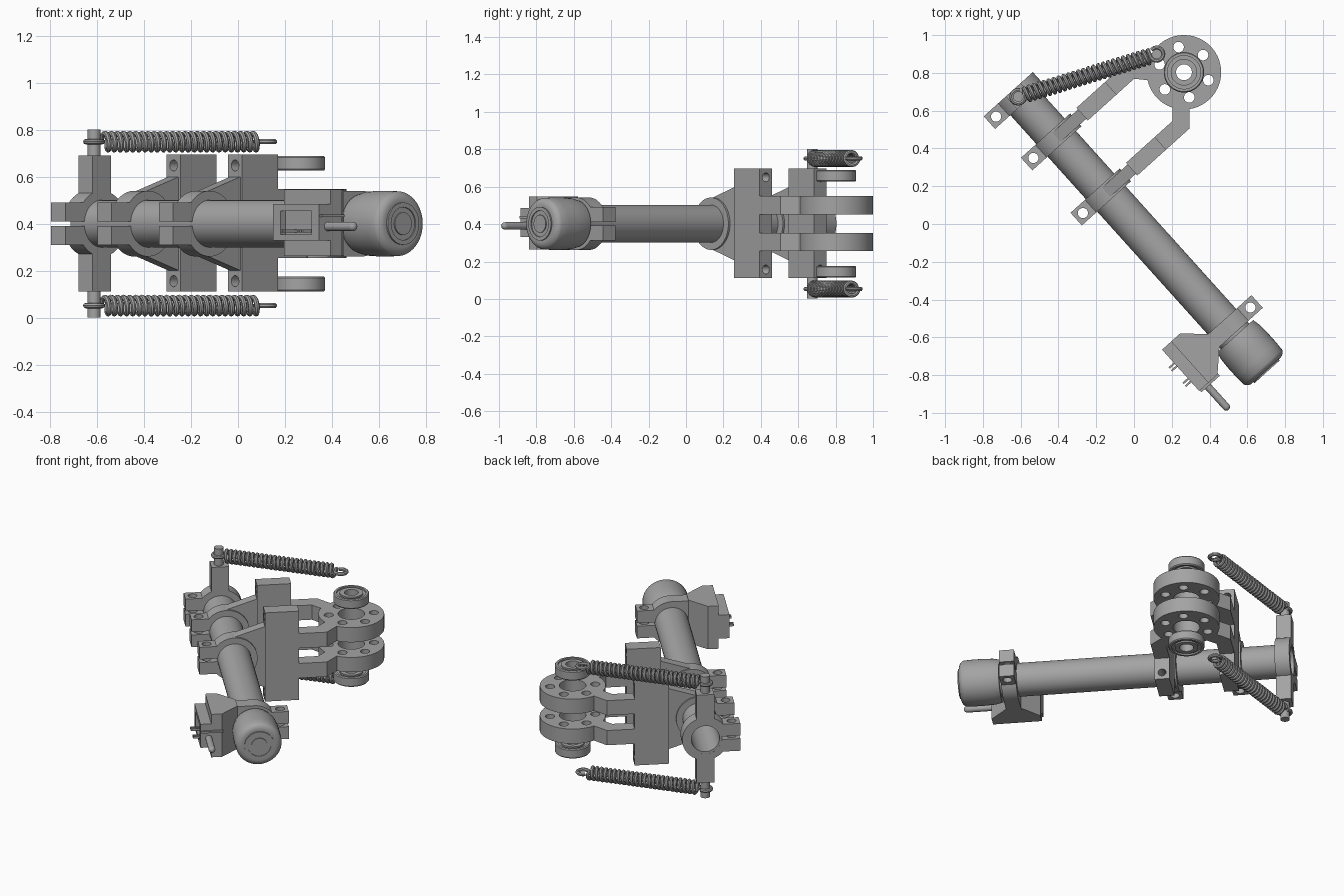
import bpy, bmesh
from math import sin, cos, pi, radians, asin
from mathutils import Matrix, Vector

cube = bpy.data.objects.get("Cube")
if cube:
    bpy.data.objects.remove(cube)

grey = bpy.data.materials.new("plain grey")
grey.use_nodes = True
grey.diffuse_color = (0.37, 0.37, 0.37, 1)
grey.node_tree.nodes["Principled BSDF"].inputs["Base Color"].default_value = (0.37, 0.37, 0.37, 1)

# Working frame: x runs along the tube, y across it, z up from the tube axis
MID_Z, TURN = 0.402, radians(-48)
parts = []
TURNED = {"z": Matrix(), "y": Matrix.Rotation(pi / 2, 4, "X"), "x": Matrix.Rotation(pi / 2, 4, "Y")}


def place(name, data):
    ob = bpy.data.objects.new(name, data)
    ob.rotation_euler.z = TURN
    ob.location.z = MID_Z
    bpy.context.collection.objects.link(ob)
    if not data.materials:
        data.materials.append(grey)
    parts.append(ob)
    return ob


def finish(name, bm):
    bmesh.ops.remove_doubles(bm, verts=bm.verts, dist=1e-5)
    bmesh.ops.recalc_face_normals(bm, faces=bm.faces)
    me = bpy.data.meshes.new(name)
    bm.to_mesh(me)
    bm.free()
    return place(name, me)


def prism(name, pts, lo, hi, axis="z"):
    """Extrude an outline; axis x takes (y, z) points, axis z takes (x, y)."""
    bm = bmesh.new()
    at = (lambda p: (lo, p[0], p[1])) if axis == "x" else (lambda p: (p[0], p[1], lo))
    face = bm.faces.new([bm.verts.new(at(p)) for p in pts])
    new = bmesh.ops.extrude_face_region(bm, geom=[face])["geom"]
    step = Vector((hi - lo, 0, 0)) if axis == "x" else Vector((0, 0, hi - lo))
    bmesh.ops.translate(bm, vec=step, verts=[v for v in new if isinstance(v, bmesh.types.BMVert)])
    return finish(name, bm)


def box(name, x, y, z):
    return prism(name, [(x[0], y[0]), (x[1], y[0]), (x[1], y[1]), (x[0], y[1])], *z)


def lathe(name, profile, axis="z", at=(0, 0, 0), closed=True, n=48):
    """Revolve (radius, height) points about an axis."""
    bm = bmesh.new()
    def ring(r, h, k):
        c, s = r * cos(2 * pi * k / n), r * sin(2 * pi * k / n)
        return Vector((h, c, s) if axis == "x" else (c, s, h)) + Vector(at)
    rows = [[bm.verts.new(ring(r, h, k)) for k in range(n)] for r, h in profile]
    for a, b in zip(rows, rows[1:] + (rows[:1] if closed else [])):
        for k in range(n):
            j = (k + 1) % n
            bm.faces.new((a[k], a[j], b[j], b[k]))
    bmesh.ops.dissolve_degenerate(bm, dist=1e-6, edges=bm.edges)
    return finish(name, bm)


def bake(ob):
    dg = bpy.context.evaluated_depsgraph_get()
    return bpy.data.meshes.new_from_object(ob.evaluated_get(dg))


def cut(ob, holes=(), pocket=None):
    """Drill (centre, axis, radius, depth) holes, or cut one box pocket."""
    bm = bmesh.new()
    for c, axis, r, depth in holes:
        bmesh.ops.create_cone(bm, cap_ends=True, segments=24, radius1=r, radius2=r, depth=depth,
                              matrix=Matrix.Translation(c) @ TURNED[axis])
    if pocket:
        bmesh.ops.create_cube(bm, size=1, matrix=Matrix.Translation(pocket[0])
                              @ Matrix.Diagonal((*pocket[1], 1)))
    cutter = finish("cutter", bm)
    parts.remove(cutter)
    cutter.hide_render = True
    mod = ob.modifiers.new("holes", "BOOLEAN")
    mod.operation, mod.solver, mod.object = "DIFFERENCE", "EXACT", cutter
    bpy.context.view_layer.update()
    me = bake(ob)
    ob.modifiers.clear()
    ob.data = me
    bpy.data.objects.remove(cutter)


def arc(r, a, b, n):
    return [(r * cos(a + (b - a) * i / n), r * sin(a + (b - a) * i / n)) for i in range(n + 1)]


W = 0.045          # half width of every clamp
BORE, RING = 0.1, 0.14


def clamp(name, x, side):
    """Split ring with two drilled ears on one side."""
    a, g = asin(0.09 / RING), asin(0.01 / BORE)
    pts = [(0.21, 0.01), (0.21, 0.09)] + arc(RING, a, 2 * pi - a, 40)
    pts += [(0.21, -0.09), (0.21, -0.01)] + arc(BORE, 2 * pi - g, g, 40)
    ob = prism(name, [(side * y, z) for y, z in pts], x - W, x + W, "x")
    cut(ob, [((x, side * 0.162, 0), "z", 0.027, 0.5)])


def web(name, x, half, reach, height, side=1):
    """Rib that widens from the ring to the part it carries."""
    pts = [(0, 0.139), (reach, height), (reach, -height), (0, -0.139)] + arc(BORE, -pi / 2, pi / 2, 20)
    prism(name, [(side * y, z) for y, z in pts], x - half, x + half, "x")


# Main tube and rounded end cap
lathe("tube", [(0.085, -0.955), (BORE + 0.001, -0.955), (BORE + 0.001, 0.85), (0.085, 0.85)], "x")
cap = [(0, 0.8), (0.128, 0.8), (0.137, 0.84), (0.14, 0.9), (0.14, 0.97)]
cap += [(0.1 + y, 1.005 + z) for y, z in arc(0.04, radians(20), pi / 2, 6)]
cap += [(0.09, 1.045), (0.09, 1.053), (0.07, 1.053), (0.07, 1.047), (0.048, 1.047), (0.048, 1.053), (0, 1.053)]
lathe("end_cap", cap, "x", closed=False)

# Spring post clamp at the open end
POST = -0.911
clamp("post_clamp", POST, -1)
for tag, s in (("upper", 1), ("lower", -1)):
    box(tag + "_spring_post", (POST - W, POST + W), (-0.053, 0.053), sorted((s * 0.11, s * 0.29)))
    lathe(tag + "_spring_pin", [(0, s * 0.28), (0.028, s * 0.28), (0.028, s * 0.4), (0, s * 0.4)],
          at=(POST, -0.004, 0), closed=False, n=24)

# Hub: two drilled discs, two bearings
HUB = (-0.42, 0.734)
for tag, s in (("upper", 1), ("lower", -1)):
    lo, hi = sorted((s * 0.05, s * 0.147))
    disc = prism(tag + "_hub_disc", [(HUB[0] + x, HUB[1] + y) for x, y in arc(0.197, 0, 2 * pi, 64)[:-1]], lo, hi)
    holes = [((HUB[0] + x, HUB[1] + y, s * 0.1), "z", 0.028, 0.3) for x, y in arc(0.136, pi / 6, 13 * pi / 6, 6)[:-1]]
    cut(disc, holes + [((*HUB, s * 0.1), "z", 0.08, 0.3)])
    z0, z1 = 0.226, 0.288
    rim = [(0.042, z0), (0.042, z1), (0.07, z1), (0.07, z1 - 0.01), (0.088, z1 - 0.01), (0.088, z1),
           (0.102, z1), (0.107, z1 - 0.006), (0.107, z0 + 0.006), (0.102, z0), (0.088, z0),
           (0.088, z0 + 0.01), (0.07, z0 + 0.01), (0.07, z0)]
    lathe(tag + "_bearing", [(r, s * z) for r, z in rim], at=(*HUB, 0))

# Two mirrored brackets joining the tube to the hub
for tag, m in (("rear", -1), ("front", 1)):
    x = HUB[0] + m * 0.196
    clamp(tag + "_bracket_clamp", x, -1)
    web(tag + "_bracket_web", x, 0.033, 0.187, 0.2)
    plate = box(tag + "_bracket_plate", (x - W, x + W), (0.185, 0.39), (-0.29, 0.295))
    cut(plate, [((x, 0.28, z), "y", 0.024, 0.4) for z in (-0.245, 0.248)])
    outline = [(0.151, 0.385), (0.151, 0.515), (0.09, 0.57), (0.148, 0.642), (0.241, 0.557), (0.241, 0.385)]
    for level, s in (("upper", 1), ("lower", -1)):
        prism(f"{tag}_{level}_arm", [(HUB[0] + m * a, b) for a, b in outline],
              *sorted((s * 0.05, s * 0.147)))

# Switch clamp near the cap
SW = 0.741
clamp("switch_clamp", SW, 1)
web("switch_web", SW, W, 0.115, 0.14, -1)
flare = [(-0.046, -0.1), (-0.147, -0.205), (-0.147, -0.27), (0.147, -0.27), (0.147, -0.205), (0.046, -0.1)]
prism("switch_bracket", [(SW + a, b) for a, b in flare], -0.138, 0.145)
housing = box("switch_housing", (SW - 0.147, SW + 0.147), (-0.335, -0.265), (-0.072, 0.083))
cut(housing, pocket=((SW, -0.335, 0.003), (0.2, 0.06, 0.1)))
box("switch_lever", (SW + 0.14, SW + 0.16), (-0.33, -0.2), (0.028, 0.04))
for i, dx in enumerate((-0.05, -0.03, 0.06, 0.08)):
    box(f"contact_pin_{i + 1}", (SW + dx - 0.005, SW + dx + 0.005), (-0.372, -0.3), (-0.038, -0.024))
tip = [(0.02 * cos(t * pi / 12), 1.046 + 0.02 * sin(t * pi / 12)) for t in range(7)]
lathe("plunger_rod", [(0, 0.86), (0.02, 0.86)] + tip, "x", (0, -0.285, -0.012), False, 24)

# Tension springs with a loop at each end
start, end = Vector((POST, -0.005, 0)), Vector((-0.588, 0.691, 0))
along = (end - start).normalized()
across, up = Vector((-along.y, along.x, 0)), Vector((0, 0, 1))
R, TURNS, STEPS = 0.035, 25, 16
path = [start + along * x + across * y for x, y in arc(R, pi / 3, 2 * pi, 20)]
for i in range(TURNS * STEPS + 1):
    t = i / (TURNS * STEPS)
    a = 2 * pi * i / STEPS
    path.append(start.lerp(end, 0.055 + 0.895 * t) + across * R * cos(a) + up * R * sin(a))
path += [end + along * x + across * y for x, y in arc(R, pi, 2.7 * pi, 20)]
for tag, s in (("upper", 1), ("lower", -1)):
    cu = bpy.data.curves.new("spring_path", "CURVE")
    cu.dimensions, cu.bevel_depth, cu.bevel_resolution, cu.use_fill_caps = "3D", 0.0115, 2, True
    line = cu.splines.new("POLY")
    line.points.add(len(path) - 1)
    for p, v in zip(line.points, path):
        p.co = (v.x, v.y, v.z + s * 0.349, 1)
    wire = place("spring_wire", cu)
    bpy.context.view_layer.update()
    me = bake(wire)
    parts.remove(wire)
    bpy.data.objects.remove(wire)
    place(tag + "_spring", me)

# Smooth round faces, keep machined edges crisp
bpy.ops.object.select_all(action="DESELECT")
for ob in parts:
    ob.select_set(True)
bpy.context.view_layer.objects.active = parts[0]
bpy.ops.object.shade_smooth_by_angle(angle=radians(35))
